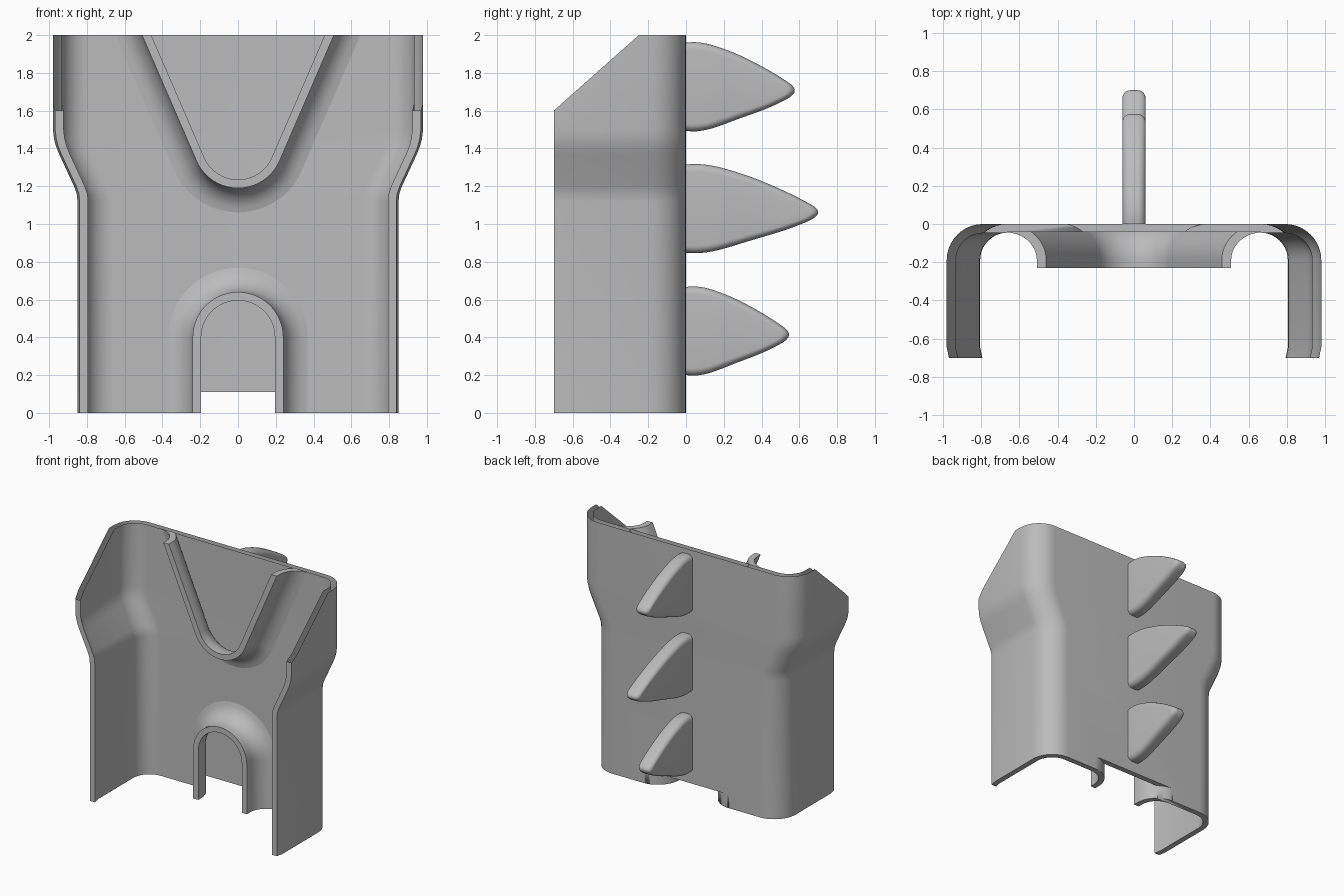
import bpy, bmesh, math
from mathutils import Vector

if "Cube" in bpy.data.objects:
    bpy.data.objects.remove(bpy.data.objects["Cube"])

T = 0.045          # sheet thickness
R = 0.145          # inner fold radius
PLATE = -0.04      # front surface of the back plate

grey = bpy.data.materials.new("light grey")
grey.diffuse_color = (0.5, 0.5, 0.5, 1)
grey.use_nodes = True
grey.node_tree.nodes["Principled BSDF"].inputs["Base Color"].default_value = grey.diffuse_color


def finish(name, bm, angle=35):
    bmesh.ops.recalc_face_normals(bm, faces=bm.faces[:])
    me = bpy.data.meshes.new(name)
    bm.to_mesh(me)
    bm.free()
    ob = bpy.data.objects.new(name, me)
    bpy.context.collection.objects.link(ob)
    me.materials.append(grey)
    bpy.ops.object.select_all(action='DESELECT')
    ob.select_set(True)
    bpy.context.view_layer.objects.active = ob
    bpy.ops.object.shade_smooth_by_angle(angle=math.radians(angle))
    return ob


def loft(rings, closed=True, caps=True):
    """Skin a list of rings of points into a bmesh."""
    bm = bmesh.new()
    rows = [[bm.verts.new(p) for p in r] for r in rings]
    n = len(rows[0])
    for a, b in zip(rows, rows[1:]):
        for i in range(n if closed else n - 1):
            j = (i + 1) % n
            bm.faces.new((a[i], a[j], b[j], b[i]))
    if caps:
        bm.faces.new(rows[0])
        bm.faces.new(rows[-1])
    return bm


def arc(cx, cy, r, a0, a1, n=10):
    return [(cx + r * math.cos(a0 + (a1 - a0) * i / n),
             cy + r * math.sin(a0 + (a1 - a0) * i / n)) for i in range(n + 1)]


# Bent sheet: back plate with two folded side walls that widen upwards
def sheet_section(w):
    def half(x, r, c):
        return [(x - 0.012, -0.70), (x, -0.645)] + arc(c, -0.19, r, 0, math.pi / 2)
    c = w - 0.19
    outer = half(w, 0.19, c)
    inner = half(w - T, R, c)
    inner = [(x, min(y, PLATE)) for x, y in inner]
    mirror = lambda pts: [(-x, y) for x, y in reversed(pts)]
    return outer + mirror(outer) + mirror(inner)[::-1] + inner[::-1]


rows = [(0, .85), (1.12, .85), (1.16, .854), (1.20, .868), (1.37, .947),
        (1.41, .963), (1.45, .974), (1.50, .98), (2, .98)]
bm = loft([[(x, y, z) for x, y in sheet_section(w)] for z, w in rows])
# slanted upper front corners
cut = bmesh.ops.bisect_plane(bm, geom=bm.verts[:] + bm.edges[:] + bm.faces[:],
                             plane_co=(0, -0.25, 2), plane_no=(0, -0.40, 0.45),
                             clear_outer=True)
rim = [e for e in cut['geom_cut'] if isinstance(e, bmesh.types.BMEdge) and e.is_boundary]
bmesh.ops.edgeloop_fill(bm, edges=rim)
body = finish("bent_sheet", bm)

# Notch through the plate at the foot of the arch
lip = [p for p in arc(0.385, -0.19, 0.19, math.pi, math.pi / 2, 24) if p[1] > -0.07]
notch = lip + [(0.385, 0.1)]
notch = notch + [(-x, y) for x, y in reversed(notch)]
cutter = finish("notch_cutter", loft([[(x, y, z) for x, y in notch] for z in (-0.1, 0.11)]))
cutter.hide_render = True
cutter.hide_set(True)
mod = body.modifiers.new("notch", 'BOOLEAN')
mod.operation = 'DIFFERENCE'
mod.solver = 'EXACT'
mod.object = cutter
bpy.context.view_layer.objects.active = body
bpy.ops.object.modifier_apply(modifier=mod.name)
bpy.data.objects.remove(cutter)

# Flared rim section: (outward offset, y), open where it meets the plate
reach = math.acos((0.19 + PLATE) / (R + T))
start = math.pi - (math.pi / 2 - reach)
inner_arc = arc(R, -0.19, R + T, start, math.pi)
outer_arc = arc(R, -0.19, R, math.pi, math.pi / 2)
inner_arc[0] = (inner_arc[0][0], PLATE)
outer_arc[-1] = (R, -0.19 + R if -0.19 + R > PLATE else PLATE)
section = inner_arc + [(-T, -0.23), (0, -0.23)] + outer_arc


def rim_sweep(name, zc, r, sign, lean, z_end):
    """Sweep the rim round an arc, then along straight legs to z_end.
    sign -1: arc at the bottom, +1: arc at the top; lean: leg angle."""
    rings = []
    n = 28
    span = math.pi / 2 - lean
    stations = [-span + 2 * span * i / n for i in range(n + 1)]

    def point(a, d, y):
        return Vector((math.sin(a) * (r + d), y, zc + sign * math.cos(a) * (r + d)))

    def leg(a):
        t = Vector((math.cos(a), 0, -sign * math.sin(a)))
        ring = []
        for d, y in section:
            p = point(a, d, y)
            ring.append(p + t * ((z_end - p.z) / t.z))
        return ring
    rings.append(leg(-span))
    rings += [[point(a, d, y) for d, y in section] for a in stations]
    rings.append(leg(span))
    return finish(name, loft(rings, closed=False))


rim_sweep("v_rim", 1.43, 0.24, -1, math.radians(23.4), 2.0)
rim_sweep("arch_rim", 0.40, 0.24, 1, 0.0, 0.0)


# Rounded fins on the back
def smooth_line(pts, n=4):
    out = []
    for i in range(len(pts) - 1):
        p0, p1, p2, p3 = (Vector(pts[min(max(k, 0), len(pts) - 1)])
                          for k in (i - 1, i, i + 1, i + 2))
        for k in range(n):
            t = k / n
            out.append(0.5 * (2 * p1 + (p2 - p0) * t + (2 * p0 - 5 * p1 + 4 * p2 - p3) * t * t
                              + (3 * p1 - p0 - 3 * p2 + p3) * t ** 3))
    return out + [Vector(pts[-1])]


profile = smooth_line([(0, .47), (.1, .472), (.25, .456), (.5, .402), (.75, .328),
                       (.93, .264), (.985, .238), (1, .217), (.985, .197), (.93, .172),
                       (.75, .123), (.5, .07), (.25, .018), (.1, .001), (0, .003)])


def fin(name, length, z0):
    rings = []
    edge = 0.04
    bend = [math.pi / 2 * i / 6 for i in range(7)]
    layers = [(-0.02 - edge * math.cos(a), edge * (1 - math.sin(a))) for a in bend]
    layers += [(-x, i) for x, i in reversed(layers)]
    for x, inset in layers:
        rings.append([(x, u * (length - inset),
                       z0 + 0.235 + (v - 0.235) * (1 - inset / 0.235)) for u, v in profile])
    return finish(name, loft(rings, closed=False), 40)


for label, length, z0 in (("lower", .545, .197), ("middle", .70, .845), ("upper", .575, 1.49)):
    fin(label + "_fin", length, z0)
